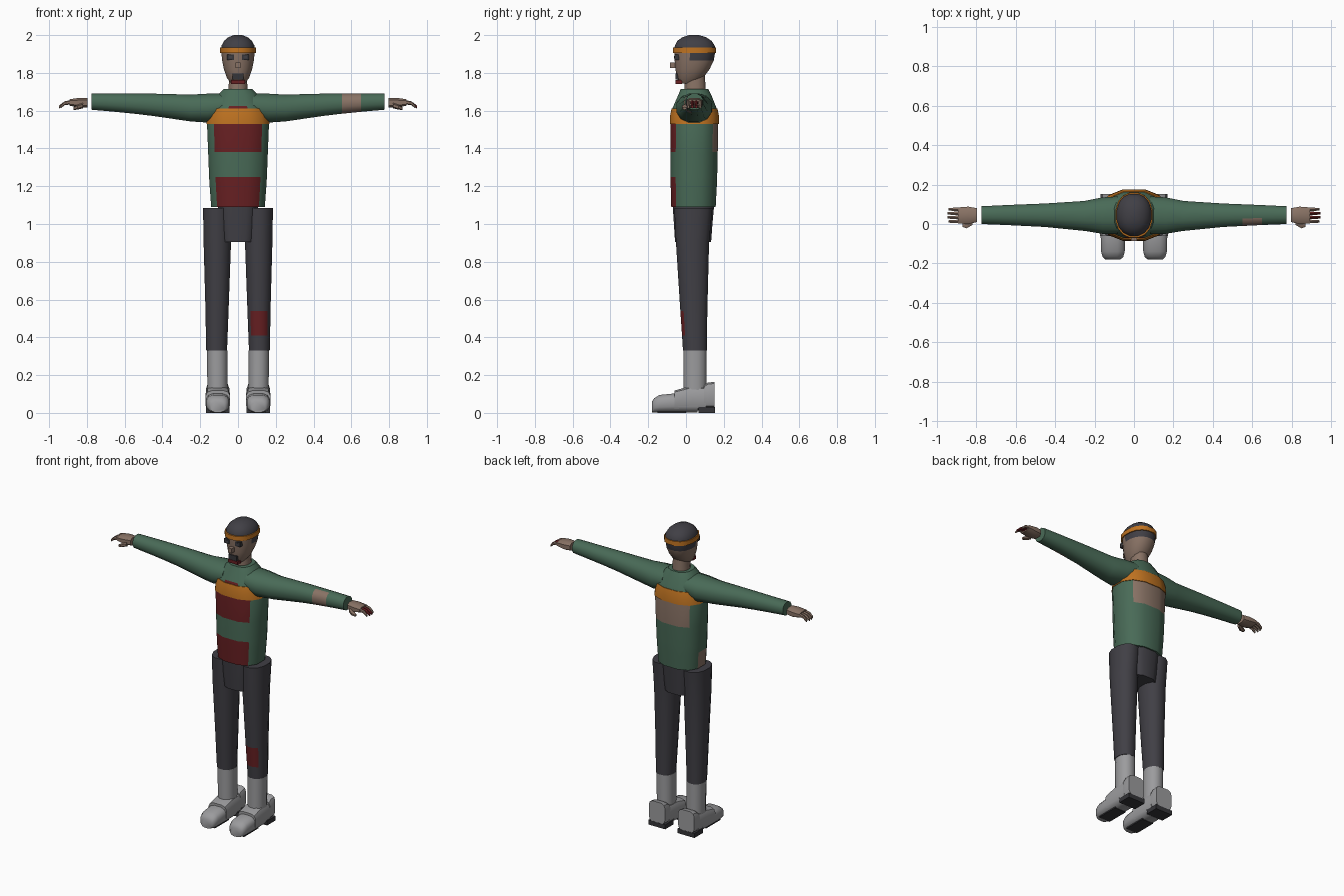
import bpy, bmesh, math
from mathutils import Vector

COLORS = {
    "jacket green": (0.066, 0.145, 0.095),
    "trouser charcoal": (0.052, 0.050, 0.060),
    "strap orange": (0.52, 0.17, 0.015),
    "stain red": (0.135, 0.014, 0.016),
    "skin": (0.25, 0.17, 0.13),
    "boot grey": (0.33, 0.33, 0.34),
    "sole dark": (0.035, 0.035, 0.04),
}
MATS = []
for label, rgb in COLORS.items():
    m = bpy.data.materials.new(label)
    m.diffuse_color = (*rgb, 1)
    MATS.append(m)
GREEN, CHARCOAL, ORANGE, RED, SKIN, GREY, SOLE = range(7)


def finish(name, bm, rule, angle):
    """Turn a bmesh into an object; rule is a colour index or f(centre, normal)."""
    bmesh.ops.recalc_face_normals(bm, faces=bm.faces)
    bm.normal_update()
    me = bpy.data.meshes.new(name)
    used = []
    for f in bm.faces:
        c = rule(f.calc_center_median(), f.normal) if callable(rule) else rule
        if c not in used:
            used.append(c)
            me.materials.append(MATS[c])
        f.material_index = used.index(c)
    bm.to_mesh(me)
    bm.free()
    ob = bpy.data.objects.new(name, me)
    bpy.context.collection.objects.link(ob)
    if angle:
        bpy.ops.object.select_all(action='DESELECT')
        ob.select_set(True)
        bpy.context.view_layer.objects.active = ob
        bpy.ops.object.shade_smooth_by_angle(angle=math.radians(angle))
    return ob


def loft(name, axis, rings, rule, sides=12, power=0.9, angle=42):
    """Skin rounded rings (position, a_low, a_high, b_low, b_high) along an axis."""
    bm = bmesh.new()
    bulge = lambda v: math.copysign(abs(v) ** power, v)
    top = bulge(math.cos(math.pi / sides))
    loops = []
    for p, a0, a1, b0, b1 in rings:
        loop = []
        for i in range(sides):
            t = 2 * math.pi * (i + 0.5) / sides
            a = (a0 + a1) / 2 + (a1 - a0) / 2 * bulge(math.cos(t)) / top
            b = (b0 + b1) / 2 + (b1 - b0) / 2 * bulge(math.sin(t)) / top
            co = {'x': (p, a, b), 'y': (a, p, b), 'z': (a, b, p)}[axis]
            loop.append(bm.verts.new(co))
        loops.append(loop)
    for u, v in zip(loops, loops[1:]):
        for i in range(sides):
            j = (i + 1) % sides
            bm.faces.new((u[i], u[j], v[j], v[i]))
    bm.faces.new(loops[0])
    bm.faces.new(loops[-1])
    return finish(name, bm, rule, angle)


def box(name, lo, hi, rule):
    bm = bmesh.new()
    bmesh.ops.create_cube(bm, size=1)
    for v in bm.verts:
        v.co = Vector([lo[k] + (v.co[k] + 0.5) * (hi[k] - lo[k]) for k in range(3)])
    return finish(name, bm, rule, 0)


# Jacket body with torn and stained panels
def jacket_rule(c, n):
    if n.y < -0.9 and (c.z < 1.25 or 1.38 < c.z < 1.53 or 1.61 < c.z < 1.626):
        return RED
    if n.y > 0.9 and 1.38 < c.z < 1.53:
        return SKIN
    if n.x < -0.95 and c.z < 1.2:
        return SKIN
    return GREEN


loft("jacket_body", 'z', [
    (1.09, -0.142, 0.142, -0.078, 0.157), (1.20, -0.15, 0.15, -0.081, 0.163),
    (1.25, -0.153, 0.153, -0.082, 0.165), (1.38, -0.158, 0.158, -0.082, 0.168),
    (1.53, -0.164, 0.164, -0.081, 0.17), (1.61, -0.145, 0.145, -0.073, 0.163),
    (1.626, -0.137, 0.137, -0.066, 0.157), (1.685, -0.105, 0.105, -0.04, 0.133),
    (1.715, -0.075, 0.075, -0.028, 0.118)], jacket_rule, power=0.8)
# Chest band
loft("chest_band", 'z', [(1.53, -0.167, 0.167, -0.085, 0.175),
                         (1.575, -0.160, 0.160, -0.084, 0.174),
                         (1.612, -0.146, 0.146, -0.076, 0.166)], ORANGE, power=0.8)

# Hips
loft("hips", 'z', [(0.905, -0.087, 0.087, -0.058, 0.133),
                   (1.0, -0.1, 0.1, -0.064, 0.14),
                   (1.09, -0.106, 0.106, -0.07, 0.148)], CHARCOAL, power=0.65)


def span(s, lo, hi):
    """Mirror an x interval for the given side."""
    return (lo, hi) if s > 0 else (-hi, -lo)


for s, side in ((1, "left"), (-1, "right")):
    # Sleeve
    def sleeve_rule(c, n, s=s):
        return SKIN if s > 0 and 0.55 < c.x < 0.65 and n.y < -0.3 else GREEN
    loft(side + "_sleeve", 'x', [(s * x, *r) for x, *r in (
        (0.08, -0.05, 0.14, 1.56, 1.69), (0.16, -0.05, 0.135, 1.537, 1.69),
        (0.25, -0.035, 0.117, 1.543, 1.685), (0.45, -0.015, 0.104, 1.572, 1.69),
        (0.55, -0.01, 0.1, 1.584, 1.69), (0.65, -0.005, 0.096, 1.594, 1.69),
        (0.775, 0.0, 0.09, 1.605, 1.69))], sleeve_rule)

    # Hand, thumb and fingers
    loft(side + "_palm", 'x', [(s * 0.797, 0.01, 0.08, 1.617, 1.667),
                               (s * 0.84, 0.0, 0.088, 1.615, 1.668),
                               (s * 0.893, 0.003, 0.084, 1.627, 1.66)],
         SKIN, sides=8, power=0.7)
    loft(side + "_thumb", 'x', [(s * 0.82, -0.005, 0.02, 1.615, 1.64),
                                (s * 0.85, -0.022, 0.008, 1.607, 1.63),
                                (s * 0.87, -0.015, 0.002, 1.605, 1.618)], SKIN, sides=6)
    for k in range(4):
        y = 0.013 + 0.0205 * k
        tip = 0.94 if k in (0, 3) else 0.947
        loft(f"{side}_finger_{k + 1}", 'x', [
            (s * 0.885, y - 0.009, y + 0.009, 1.635, 1.655),
            (s * 0.918, y - 0.008, y + 0.008, 1.63, 1.648),
            (s * tip, y - 0.006, y + 0.006, 1.613, 1.627)],
            RED if s > 0 and k in (1, 2) else SKIN, sides=6)

    # Trouser leg
    def leg_rule(c, n, s=s):
        return RED if s > 0 and 0.41 < c.z < 0.54 and n.y < -0.6 else CHARCOAL
    loft(side + "_trouser_leg", 'z', [(z, *span(s, a, b), c, d) for z, a, b, c, d in (
        (0.33, 0.058, 0.168, -0.016, 0.11), (0.41, 0.055, 0.17, -0.021, 0.111),
        (0.54, 0.05, 0.172, -0.03, 0.113), (0.9, 0.037, 0.182, -0.053, 0.122),
        (1.085, 0.036, 0.185, -0.062, 0.14))], leg_rule)

    # Boot shaft, toe, instep and heel
    loft(side + "_boot_shaft", 'z', [(0.1, *span(s, 0.056, 0.162), -0.013, 0.108),
                                     (0.33, *span(s, 0.056, 0.164), -0.014, 0.109)], GREY)
    loft(side + "_boot_toe", 'y', [(y, *span(s, 0.107 - w, 0.107 + w), 0.003, h) for y, w, h in (
        (-0.18, 0.038, 0.06), (-0.168, 0.052, 0.078), (-0.14, 0.06, 0.095),
        (-0.06, 0.062, 0.103), (0.06, 0.06, 0.103))], GREY, power=0.7)
    loft(side + "_boot_instep", 'y', [(y, *span(s, 0.107 - w, 0.107 + w), 0.012, h) for y, w, h in (
        (-0.062, 0.065, 0.118), (0.01, 0.064, 0.138), (0.105, 0.06, 0.14))], GREY, power=0.55)
    loft(side + "_boot_counter", 'y', [(0.095, *span(s, 0.047, 0.168), 0.027, 0.145),
                                       (0.115, *span(s, 0.046, 0.169), 0.027, 0.16),
                                       (0.152, *span(s, 0.048, 0.167), 0.027, 0.165)],
         GREY, power=0.45)
    a, b = span(s, 0.046, 0.169)
    box(side + "_boot_heel", (a, 0.065, 0), (b, 0.153, 0.03), SOLE)
    a, b = span(s, 0.065, 0.149)
    box(side + "_boot_sole", (a, -0.15, 0), (b, -0.0, 0.008), SOLE)

# Neck
loft("neck", 'z', [(1.69, -0.052, 0.052, -0.01, 0.105),
                   (1.79, -0.046, 0.046, -0.005, 0.1)], SKIN)


# Head with cropped hair
def head_rule(c, n):
    if c.z > 1.92 or (c.z > 1.866 and c.y > 0.01):
        return CHARCOAL
    return SKIN


loft("head", 'z', [
    (1.745, -0.036, 0.036, -0.035, 0.05), (1.772, -0.058, 0.058, -0.048, 0.09),
    (1.82, -0.075, 0.075, -0.056, 0.125), (1.866, -0.084, 0.084, -0.06, 0.147),
    (1.908, -0.088, 0.088, -0.062, 0.154), (1.92, -0.089, 0.089, -0.062, 0.155),
    (1.945, -0.087, 0.087, -0.059, 0.152), (1.97, -0.073, 0.073, -0.045, 0.135),
    (1.988, -0.052, 0.052, -0.02, 0.108), (2.0, -0.022, 0.022, 0.015, 0.07)],
    head_rule, sides=16)
# Headband
loft("headband", 'z', [(1.906, -0.094, 0.094, -0.07, 0.16),
                       (1.935, -0.094, 0.094, -0.069, 0.159)], ORANGE, sides=16)
# Face details
for s, side in ((1, "left"), (-1, "right")):
    a, b = span(s, 0.022, 0.058)
    box(side + "_eye_socket", (a, -0.062, 1.868), (b, -0.025, 1.898), SOLE)
    a, b = span(s, 0.03, 0.048)
    box(side + "_eye", (a, -0.064, 1.876), (b, -0.06, 1.89), CHARCOAL)
box("nose", (-0.014, -0.086, 1.825), (0.014, -0.045, 1.855), SKIN)
box("mouth", (-0.03, -0.056, 1.765), (0.03, -0.03, 1.798), SOLE)
box("bloody_chin", (-0.036, -0.055, 1.742), (0.036, -0.02, 1.763), RED)
